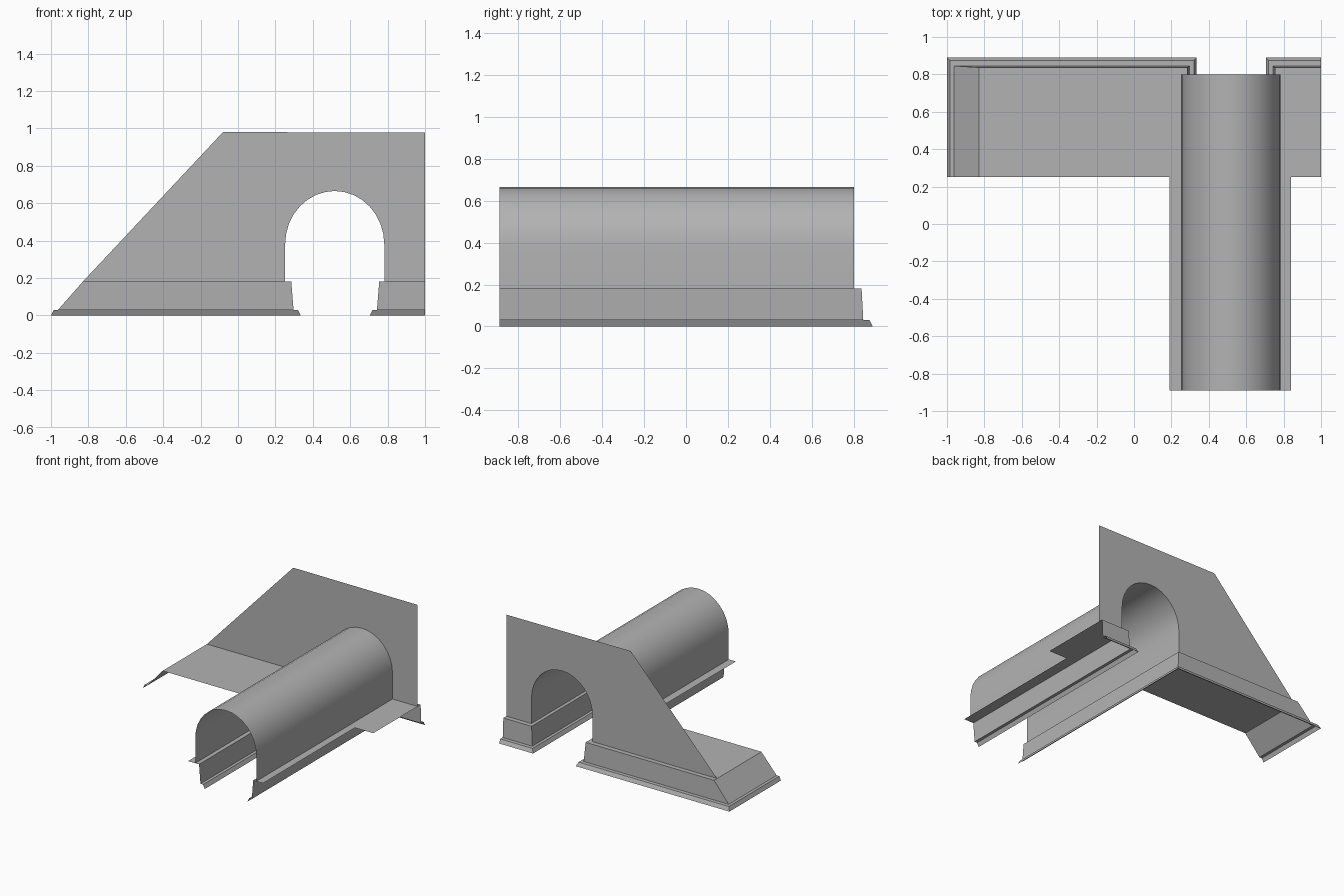
import bpy, bmesh
from math import cos, sin, pi, radians

if "Cube" in bpy.data.objects:
    bpy.data.objects.remove(bpy.data.objects["Cube"])

stone = bpy.data.materials.new("grey_stone")
stone.use_nodes = True
GREY = (0.45, 0.45, 0.45, 1)
stone.diffuse_color = GREY
stone.node_tree.nodes["Principled BSDF"].inputs["Base Color"].default_value = GREY

FRONT, WALL_Y, LEDGE_BACK, FLOOR = -0.89, 0.80, 0.25, 0.18
MID, HALF_W, SPRING, RISE = 0.517, 0.265, 0.38, 0.285


def build(name, strips=(), polygons=()):
    """Strips are lists of equal-length rows joined by quads; polygons are single faces."""
    bm = bmesh.new()
    for rows in strips:
        grid = [[bm.verts.new(p) for p in row] for row in rows]
        for a, b in zip(grid, grid[1:]):
            for i in range(len(a) - 1):
                bm.faces.new((a[i], a[i + 1], b[i + 1], b[i]))
    for poly in polygons:
        bm.faces.new([bm.verts.new(p) for p in poly])
    bmesh.ops.remove_doubles(bm, verts=bm.verts, dist=0.0005)
    bmesh.ops.recalc_face_normals(bm, faces=bm.faces)
    mesh = bpy.data.meshes.new(name)
    bm.to_mesh(mesh)
    bm.free()
    mesh.materials.append(stone)
    obj = bpy.data.objects.new(name, mesh)
    bpy.context.collection.objects.link(obj)
    return obj


# Arch outline from the right foot over the crown to the left foot
N = 16
arch = [(MID - HALF_W, FLOOR)]
arch += [(MID - HALF_W * cos(pi * i / N), SPRING + RISE * sin(pi * i / N)) for i in range(N + 1)]
arch += [(MID + HALF_W, FLOOR)]

# Vault of the tunnel
vault = build("tunnel_vault", strips=[[[(x, y, z) for x, z in arch] for y in (FRONT, WALL_Y)]])
bpy.context.view_layer.objects.active = vault
vault.select_set(True)
bpy.ops.object.shade_smooth_by_angle(angle=radians(35))

# Portal wall with the sloping side and the arched opening
outline = [(-0.83, FLOOR)] + arch + [(1, FLOOR), (1, 0.977), (-0.08, 0.98)]
build("portal_wall", polygons=[[(x, WALL_Y, z) for x, z in outline]])

# Plinth levels: end x, back y, tunnel-side x for each plinth, height
levels = [
    (-1.0, 0.89, 0.335, 0.705, 0.0),
    (-0.985, 0.875, 0.32, 0.72, 0.03),
    (-0.962, 0.845, 0.297, 0.743, 0.03),
    (-0.83, 0.837, 0.285, 0.755, FLOOR),
]

# Wide plinth: end, back and tunnel sides, closed by an L-shaped ledge
wide = [[(e, LEDGE_BACK, z), (e, b, z), (i, b, z), (i, FRONT, z)] for e, b, i, _, z in levels]
build("wide_plinth", strips=[wide],
      polygons=[wide[-1] + [(0.19, FRONT, FLOOR), (0.19, LEDGE_BACK, FLOOR)]])

# Narrow plinth: back and tunnel sides, open at the straight end
narrow = [[(1, b, z), (i, b, z), (i, FRONT, z)] for _, b, _, i, z in levels]
build("narrow_plinth", strips=[narrow],
      polygons=[narrow[-1] + [(0.84, FRONT, FLOOR), (0.84, LEDGE_BACK, FLOOR), (1, LEDGE_BACK, FLOOR)]])
